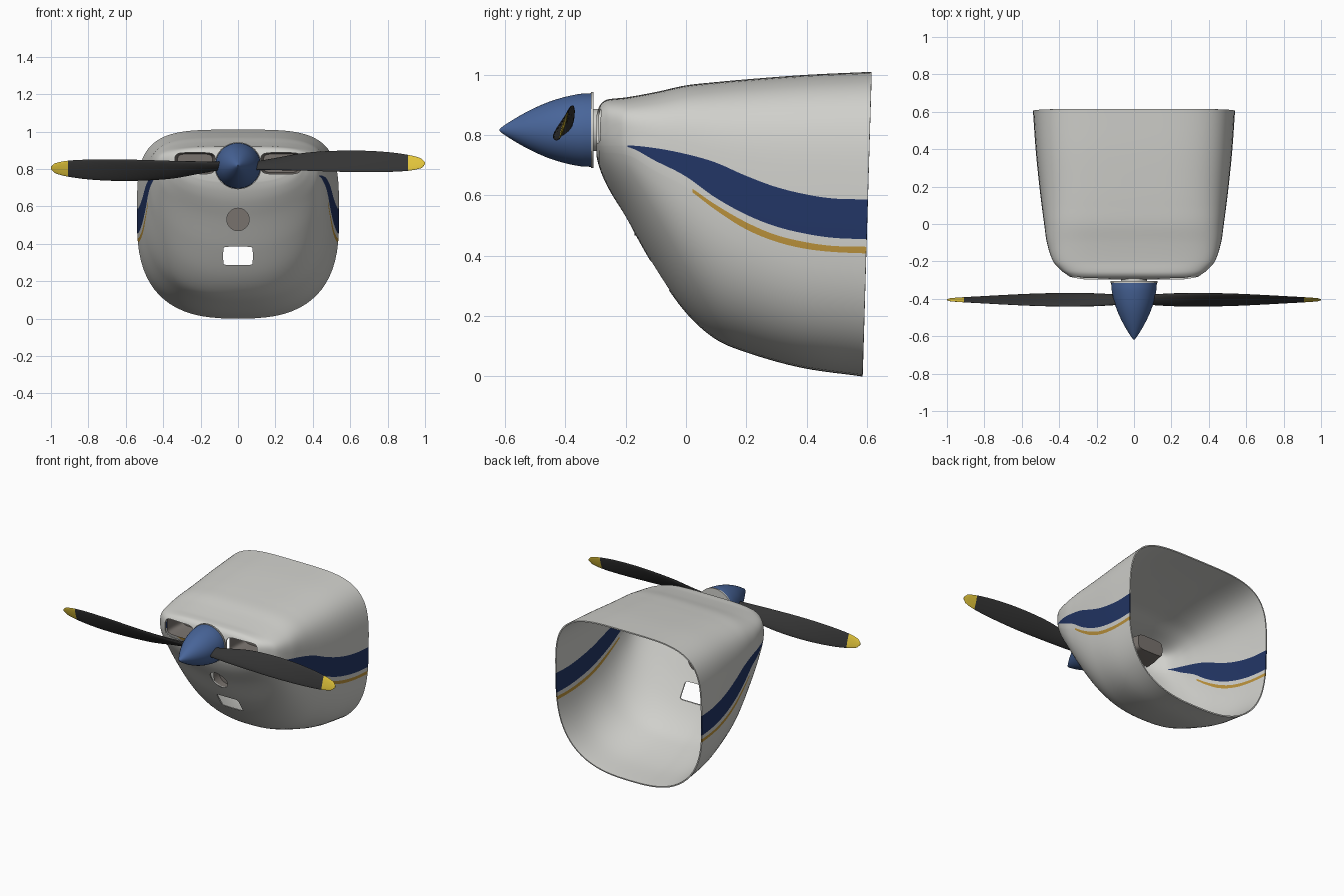
import bpy, bmesh
from math import sin, cos, pi, asin, copysign, radians

cube = bpy.data.objects.get("Cube")
if cube:
    bpy.data.objects.remove(cube)


def material(name, r, g, b):
    m = bpy.data.materials.new(name)
    m.use_nodes = True
    m.diffuse_color = (r, g, b, 1)
    m.node_tree.nodes["Principled BSDF"].inputs["Base Color"].default_value = (r, g, b, 1)
    return m


PAINT = material("cowl paint", .63, .63, .60)
NAVY = material("navy stripe", .016, .036, .13)
GOLD = material("gold stripe", .50, .29, .045)
BLUE = material("spinner blue", .065, .13, .32)
DARK = material("blade charcoal", .035, .035, .035)
YELLOW = material("tip yellow", .78, .57, .045)
DUCT = material("duct grey", .19, .17, .155)


def curve(keys, t):
    """Smooth interpolation of rows (t, a, b, ...)."""
    n = len(keys)
    t = min(max(t, keys[0][0]), keys[-1][0])
    i = next(k for k in range(n - 1) if t <= keys[k + 1][0])
    p, q = keys[i], keys[i + 1]
    o, r = keys[max(i - 1, 0)], keys[min(i + 2, n - 1)]
    h = q[0] - p[0]
    u = (t - p[0]) / h
    out = []
    for k in range(1, len(p)):
        m0 = (q[k] - o[k]) / (q[0] - o[0]) * h
        m1 = (r[k] - p[k]) / (r[0] - p[0]) * h
        out.append(p[k] * (1 + 2 * u) * (1 - u) ** 2 + m0 * u * (1 - u) ** 2
                   + q[k] * u * u * (3 - 2 * u) + m1 * u * u * (u - 1))
    return out


def power(v, n):
    return copysign(abs(v) ** (2 / n), v)


def loft(name, rings, mats, start=True, end=True, rule=None):
    """Skin closed rings; rule(ring, segment) gives a material slot."""
    bm = bmesh.new()
    vs = [[bm.verts.new(p) for p in ring] for ring in rings]
    n = len(rings[0])
    for i in range(len(vs) - 1):
        for j in range(n):
            k = (j + 1) % n
            f = bm.faces.new((vs[i][j], vs[i][k], vs[i + 1][k], vs[i + 1][j]))
            f.material_index = rule(i, j) if rule else 0
    if start:
        bm.faces.new(vs[0])
    if end:
        f = bm.faces.new(vs[-1])
        f.material_index = rule(len(vs) - 2, 0) if rule else 0
    bmesh.ops.recalc_face_normals(bm, faces=bm.faces)
    me = bpy.data.meshes.new(name)
    bm.to_mesh(me)
    bm.free()
    ob = bpy.data.objects.new(name, me)
    bpy.context.collection.objects.link(ob)
    for m in mats:
        me.materials.append(m)
    return ob


def smooth(ob):
    bpy.ops.object.select_all(action='DESELECT')
    ob.select_set(True)
    bpy.context.view_layer.objects.active = ob
    bpy.ops.object.shade_smooth_by_angle(angle=radians(35))


def oval(cx, y, cz, hx, hz, n=2, count=40):
    return [(cx + hx * power(cos(2 * pi * k / count), n), y,
             cz + hz * power(sin(2 * pi * k / count), n)) for k in range(count)]


# Cowl sections: y, top, bottom, half width, height of widest point, lower roundness
SECTIONS = [
    (-.297, .865, .73, .285, .82, 2.4), (-.288, .895, .695, .33, .82, 2.3),
    (-.27, .914, .65, .36, .815, 2.2), (-.25, .92, .612, .387, .81, 2.1),
    (-.2, .925, .53, .432, .79, 2), (-.1, .943, .36, .465, .74, 2.1),
    (0, .965, .22, .48, .69, 2.25), (.1, .976, .13, .493, .64, 2.4),
    (.2, .985, .085, .505, .6, 2.5), (.4, 1, .03, .525, .56, 2.7),
    (.615, 1.01, 0, .54, .54, 2.7)]
# Stripe edges: y, gold low, gold high, navy low, navy high
STRIPES = [
    (-.3, .742, .745, .762, .765), (-.19, .732, .735, .76, .766),
    (-.1, .68, .684, .715, .757), (0, .628, .638, .665, .738),
    (.1, .555, .572, .595, .71), (.2, .492, .515, .54, .667),
    (.3, .45, .472, .5, .63), (.4, .425, .447, .475, .605),
    (.5, .413, .433, .46, .59), (.615, .408, .43, .455, .587)]
PARTS = (16, 2, 3, 6, 22)
BANDS = [b for b, c in enumerate(PARTS) for _ in range(c)]
BANDS = BANDS + BANDS[::-1]
TOP_POWER = 4


def cowl_ring(y):
    top, low, half, mid, n_low = curve(SECTIONS, y)

    def angle(z):
        n, h = (TOP_POWER, top - mid) if z > mid else (n_low, mid - low)
        s = min(abs(z - mid) / h, 1)
        return copysign(asin(s ** (n / 2)), z - mid)

    keys = [-pi / 2] + [angle(z) for z in curve(STRIPES, y)] + [pi / 2]
    angles = [keys[b] + (keys[b + 1] - keys[b]) * k / c
              for b, c in enumerate(PARTS) for k in range(c)] + [pi / 2]
    side = []
    for a in angles:
        n, h = (TOP_POWER, top - mid) if a > 0 else (n_low, mid - low)
        z = mid + h * power(sin(a), n)
        lean = .03 * (z - 1) * max(0, y + .297) / .912
        side.append((half * max(cos(a), 0) ** (2 / n), y + lean, z))
    side[0] = (0,) + side[0][1:]
    side[-1] = (0,) + side[-1][1:]
    return side + [(-x, yy, z) for x, yy, z in side[-2:0:-1]]


STEPS = 64
ys = [-.297 + .912 * (i / STEPS) ** 1.5 for i in range(STEPS + 1)]


def cowl_paint(i, j):
    if BANDS[j] == 3 and ys[i] > -.195:
        return 1
    return 2 if BANDS[j] == 1 and ys[i] > .02 else 0


cowl = loft("cowl", [cowl_ring(y) for y in ys], [PAINT, NAVY, GOLD], end=False, rule=cowl_paint)
shell = cowl.modifiers.new("shell", 'SOLIDIFY')
shell.thickness = .008
shell.offset = -1

# Openings: two air inlets, a round intake and a rectangular one
INLET_X, INLET_Z = .23, .83
cutters = [loft("inlet_cutter", [oval(s * INLET_X, y, INLET_Z, .108, .057, 5) for y in (-.4, -.19)], [PAINT])
           for s in (-1, 1)]
cutters.append(loft("round_cutter", [oval(0, y, .53, .06, .06) for y in (-.35, -.05)], [PAINT]))
cutters.append(loft("slot_cutter", [oval(0, y, .335, .079, .049, 9) for y in (-.3, .1)], [PAINT]))
bpy.context.view_layer.objects.active = cowl
for c in cutters:
    cut = cowl.modifiers.new(c.name, 'BOOLEAN')
    cut.operation = 'DIFFERENCE'
    cut.solver = 'EXACT'
    cut.object = c
for name in [m.name for m in cowl.modifiers]:
    bpy.ops.object.modifier_apply(modifier=name)
for c in cutters:
    bpy.data.objects.remove(c)
smooth(cowl)

# Closed ducts behind the inlets and the round intake
for s, side in ((1, "left"), (-1, "right")):
    rings = [oval(s * INLET_X, y, INLET_Z, .11 * k, .059 * k, 5)
             for y, k in ((-.262, 1), (-.2, .98), (-.12, .85))]
    smooth(loft(side + "_inlet_duct", rings, [DUCT], start=False))
smooth(loft("round_intake_cup", [oval(0, y, .53, .062, .062) for y in (-.17, -.11)], [DUCT], start=False))

# Spinner with its backplate
HUB_Z = .817
NOSE = [(-.618, .003), (-.605, .014), (-.55, .048), (-.5, .074), (-.45, .095),
        (-.4, .11), (-.35, .12), (-.315, .122)]
smooth(loft("spinner", [oval(0, y, HUB_Z, r, r, 2, 64) for y, r in
                        [(y, curve(NOSE, y)[0]) for y in [-.618 + .303 * i / 30 for i in range(31)]]], [BLUE]))
smooth(loft("spinner_backplate", [oval(0, y, HUB_Z, .126, .126, 2, 64) for y in (-.315, -.306)], [PAINT]))
smooth(loft("propeller_shaft", [oval(0, y, HUB_Z, .07, .07) for y in (-.31, -.28)], [PAINT]))

# Blade sections: x, low edge, high edge, half depth, half thickness
BLADE = [
    (.08, .797, .835, .026, .014), (.2, .795, .857, .033, .014), (.35, .791, .885, .035, .012),
    (.5, .786, .896, .033, .010), (.65, .783, .898, .027, .008), (.8, .784, .89, .019, .006),
    (.91, .79, .875, .013, .005), (.97, .801, .86, .009, .004), (.992, .811, .848, .006, .003),
    (1, .824, .836, .002, .002)]


def blade_ring(x, s):
    low, high, depth, thick = curve(BLADE, x)
    mid, half = (low + high) / 2 - HUB_Z, (high - low) / 2
    chord = (half * half + depth * depth) ** .5
    ring = []
    for k in range(24):
        u, v = cos(2 * pi * k / 24), thick * sin(2 * pi * k / 24)
        y = depth * u - v * half / chord
        z = mid + half * u + v * depth / chord
        ring.append((s * x, -.405 + y, HUB_Z + s * z))
    return ring


xs = [.08 + .0184 * i for i in range(51)]
for s, side in ((1, "left"), (-1, "right")):
    smooth(loft(side + "_propeller_blade", [blade_ring(x, s) for x in xs], [DARK, YELLOW],
                rule=lambda i, j: int(xs[i] > .9)))
